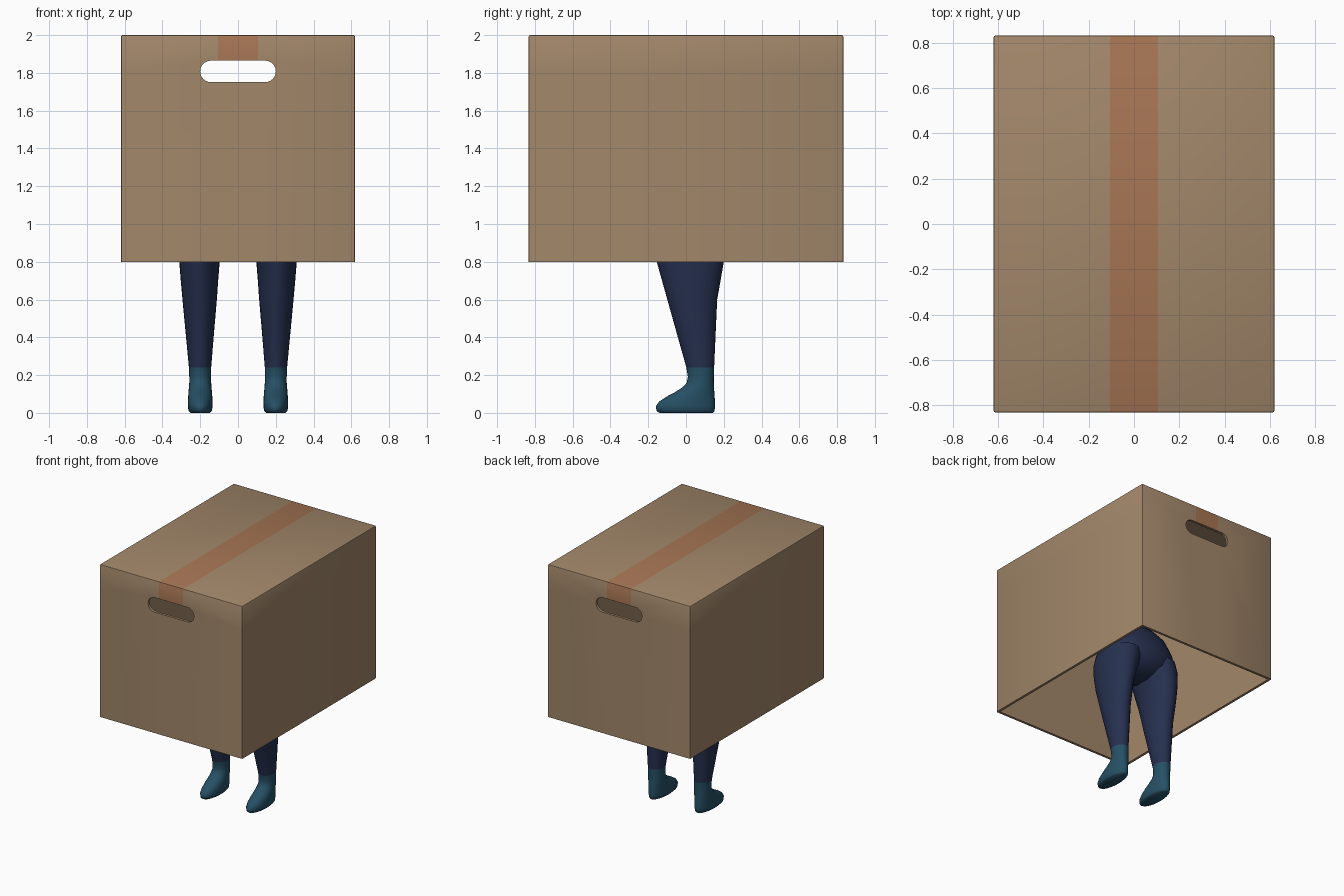
import bpy, bmesh, math
from mathutils import Vector

if "Cube" in bpy.data.objects:
    bpy.data.objects.remove(bpy.data.objects["Cube"])


def material(name, rgb):
    m = bpy.data.materials.new(name)
    m.diffuse_color = (*rgb, 1)
    m.use_nodes = True
    m.node_tree.nodes["Principled BSDF"].inputs["Base Color"].default_value = m.diffuse_color
    return m


cardboard = material("cardboard", (0.361, 0.242, 0.144))
tape = material("packing_tape", (0.381, 0.178, 0.089))
navy = material("navy_trousers", (0.0194, 0.0296, 0.078))
teal = material("teal_boots", (0.0194, 0.080, 0.130))


def make_object(name, bm, mats):
    bmesh.ops.recalc_face_normals(bm, faces=bm.faces)
    me = bpy.data.meshes.new(name)
    bm.to_mesh(me)
    bm.free()
    for m in mats:
        me.materials.append(m)
    ob = bpy.data.objects.new(name, me)
    bpy.context.collection.objects.link(ob)
    return ob


def activate(ob):
    bpy.ops.object.select_all(action='DESELECT')
    ob.select_set(True)
    bpy.context.view_layer.objects.active = ob


def smooth(ob, degrees):
    activate(ob)
    bpy.ops.object.shade_smooth_by_angle(angle=math.radians(degrees))


def loft(rings, sides=28):
    """Stack of ellipses: (z, centre x, half width, y front, y back)."""
    bm = bmesh.new()
    loops = []
    for z, cx, w, y0, y1 in rings:
        loops.append([bm.verts.new((cx + w * math.cos(a),
                                    (y0 + y1) / 2 + (y1 - y0) / 2 * math.sin(a), z))
                      for a in (2 * math.pi * i / sides for i in range(sides))])
    for lo, hi in zip(loops, loops[1:]):
        for i in range(sides):
            j = (i + 1) % sides
            bm.faces.new((lo[i], lo[j], hi[j], hi[i]))
    bm.faces.new(loops[0][::-1])
    bm.faces.new(loops[-1])
    return bm


# Box shell: open underneath, slightly softened edges
W, D, Z0, Z1 = 0.62, 0.833, 0.8, 2.0
bm = bmesh.new()
bmesh.ops.create_cube(bm, size=1)
for v in bm.verts:
    v.co = Vector((v.co.x * 2 * W, v.co.y * 2 * D, Z0 if v.co.z < 0 else Z1))
bm.normal_update()
bmesh.ops.delete(bm, geom=[f for f in bm.faces if f.normal.z < -0.5], context='FACES')
bmesh.ops.bevel(bm, geom=[e for e in bm.edges if not e.is_boundary],
                offset=0.008, segments=2, profile=0.5, affect='EDGES')

# Tape strip cut into the top and the upper ends
TAPE = 0.105
for co, no in (((TAPE, 0, 0), (1, 0, 0)), ((-TAPE, 0, 0), (1, 0, 0)), ((0, 0, 1.81), (0, 0, 1))):
    bmesh.ops.bisect_plane(bm, geom=bm.verts[:] + bm.edges[:] + bm.faces[:],
                           plane_co=co, plane_no=no)
for f in bm.faces:
    c = f.calc_center_median()
    f.material_index = 0 if abs(c.x) < TAPE and c.z > 1.81 else 1
box = make_object("cardboard_box", bm, [tape, cardboard])
solid = box.modifiers.new("wall", 'SOLIDIFY')
solid.thickness = 0.02
solid.offset = -1
solid.material_offset = 1

# Rounded hand-hole cutter running through both ends
R, ZC, HALF = 0.057, 1.808, 0.2
bm = bmesh.new()
outline = []
for i in range(26):
    side = 1 if i < 13 else -1
    a = -math.pi / 2 + math.pi * (i % 13) / 12 + (0 if side > 0 else math.pi)
    outline.append(bm.verts.new((side * (HALF - R) + R * math.cos(a), -1.2,
                                 ZC + R * math.sin(a))))
cap = bm.faces.new(outline)
ext = bmesh.ops.extrude_face_region(bm, geom=[cap])
bmesh.ops.translate(bm, verts=[g for g in ext["geom"] if isinstance(g, bmesh.types.BMVert)],
                    vec=(0, 2.4, 0))
for f in bm.faces:
    f.material_index = 1
cutter = make_object("hand_hole_cutter", bm, [tape, cardboard])
cutter.hide_render = True
cut = box.modifiers.new("hand_holes", 'BOOLEAN')
cut.operation = 'DIFFERENCE'
cut.solver = 'EXACT'
cut.object = cutter
activate(box)
for name in ("wall", "hand_holes"):
    bpy.ops.object.modifier_apply(modifier=name)
bpy.data.objects.remove(cutter)
smooth(box, 30)

# Leg and boot, mirrored to the other side
CUFF = 0.24
leg_rings = [
    (0.000, 0.200, 0.052, -0.140, 0.142),
    (0.010, 0.200, 0.062, -0.156, 0.151),
    (0.035, 0.200, 0.065, -0.160, 0.154),
    (0.060, 0.200, 0.065, -0.142, 0.153),
    (0.085, 0.200, 0.064, -0.105, 0.152),
    (0.110, 0.200, 0.062, -0.058, 0.150),
    (0.135, 0.200, 0.060, -0.018, 0.148),
    (0.160, 0.200, 0.058, 0.004, 0.147),
    (0.190, 0.200, 0.058, 0.010, 0.147),
    (CUFF, 0.201, 0.059, 0.002, 0.149),
    (0.400, 0.202, 0.073, -0.043, 0.156),
    (0.600, 0.203, 0.091, -0.099, 0.165),
    (0.700, 0.204, 0.099, -0.127, 0.183),
    (0.800, 0.204, 0.107, -0.155, 0.200),
    (0.900, 0.195, 0.123, -0.178, 0.216),
    (1.000, 0.180, 0.142, -0.190, 0.225),
    (1.080, 0.165, 0.140, -0.180, 0.215),
]
bm = loft(leg_rings)
for f in bm.faces:
    f.material_index = 1 if f.calc_center_median().z < CUFF else 0
leg = make_object("legs_and_boots", bm, [navy, teal])
leg.modifiers.new("mirror", 'MIRROR').use_mirror_merge = False
activate(leg)
bpy.ops.object.modifier_apply(modifier="mirror")
smooth(leg, 60)

# Hips joining the legs inside the box
hips = make_object("hips", loft([
    (0.930, 0, 0.10, -0.06, 0.09),
    (0.960, 0, 0.20, -0.12, 0.15),
    (1.010, 0, 0.30, -0.17, 0.21),
    (1.080, 0, 0.33, -0.19, 0.23),
    (1.160, 0, 0.31, -0.18, 0.22),
    (1.260, 0, 0.26, -0.15, 0.18),
    (1.320, 0, 0.18, -0.10, 0.13),
]), [navy])
smooth(hips, 60)
